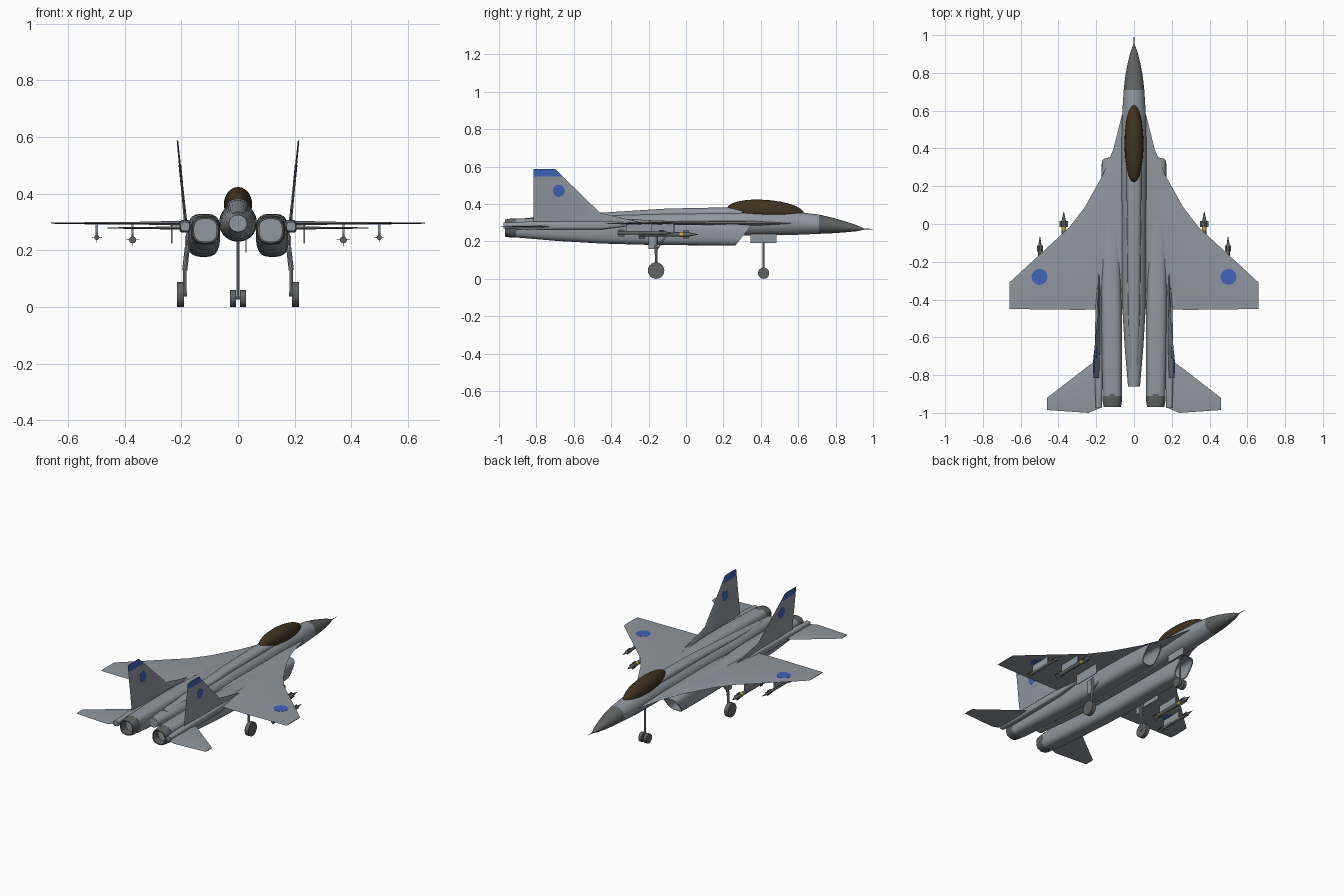
import bpy, bmesh, math
from mathutils import Vector, Matrix

cube = bpy.data.objects.get("Cube")
if cube:
    bpy.data.objects.remove(cube, do_unlink=True)


def material(name, r, g, b):
    m = bpy.data.materials.new(name)
    m.use_nodes = True
    m.diffuse_color = (r, g, b, 1)
    m.node_tree.nodes["Principled BSDF"].inputs["Base Color"].default_value = (r, g, b, 1)
    return m


GREY = material("airframe grey", .28, .31, .35)
DARK = material("dark grey", .12, .125, .125)
BLUE = material("marking blue", .05, .13, .5)
GLASS = material("tinted canopy", .055, .032, .012)
YELLOW = material("warning yellow", .5, .38, .04)


def part(name, mats, build, mirror=False, rule=None, angle=35):
    """Make an object from a builder; the rule picks a material per face centre."""
    bm = bmesh.new()
    build(bm)
    bmesh.ops.recalc_face_normals(bm, faces=bm.faces)
    if rule:
        for f in bm.faces:
            f.material_index = rule(f.calc_center_median())
    mesh = bpy.data.meshes.new(name)
    bm.to_mesh(mesh)
    bm.free()
    obj = bpy.data.objects.new(name, mesh)
    bpy.context.collection.objects.link(obj)
    for m in mats:
        mesh.materials.append(m)
    if mirror:
        obj.modifiers.new("Mirror", "MIRROR").use_mirror_merge = False
    bpy.ops.object.select_all(action="DESELECT")
    obj.select_set(True)
    bpy.context.view_layer.objects.active = obj
    bpy.ops.object.shade_smooth_by_angle(angle=math.radians(angle))
    return obj


def skin(bm, rings):
    """Bridge rings of points and cap both ends; returns the caps."""
    rows = [[bm.verts.new(p) for p in r] for r in rings]
    n = len(rows[0])
    for a, b in zip(rows, rows[1:]):
        for i in range(n):
            j = (i + 1) % n
            bm.faces.new((a[i], a[j], b[j], b[i]))
    return bm.faces.new(rows[0]), bm.faces.new(rows[-1])


def loft(bm, stations, power=2, n=24, hollow=None, depth=0):
    """Superellipse sections: y, centre x, half width, low z, high z, slant."""
    rings = []
    for y, cx, hw, lo, hi, *slant in stations:
        ring = []
        for i in range(n):
            a = math.tau * (i + .5) / n
            c, s = math.cos(a), math.sin(a)
            dx = math.copysign(abs(c) ** (2 / power), c) * hw
            dz = math.copysign(abs(s) ** (2 / power), s) * (hi - lo) / 2
            ring.append((cx + dx, y + (slant[0] * dz if slant else 0), (lo + hi) / 2 + dz))
        rings.append(ring)
    caps = skin(bm, rings)
    if hollow is not None:
        bmesh.ops.recalc_face_normals(bm, faces=bm.faces)
        cap = caps[hollow]
        bmesh.ops.inset_region(bm, faces=[cap], thickness=.006)
        deep = bmesh.ops.extrude_discrete_faces(bm, faces=[cap])["faces"][0]
        bmesh.ops.translate(bm, verts=deep.verts, vec=(0, depth, 0))


def panel(bm, stations, place):
    """Thin flying surface: span, leading y, trailing y, half thickness."""
    rings = []
    for s, le, te, t in stations:
        section = ((0, 0), (.2, 1), (.7, 1), (1, 0), (.7, -1), (.2, -1))
        rings.append([place(s, le + (te - le) * c, t * k) for c, k in section])
    skin(bm, rings)


def rod(bm, a, b, r1, r2=None, n=16):
    a, b = Vector(a), Vector(b)
    d = b - a
    m = Matrix.Translation((a + b) / 2) @ d.to_track_quat("Z", "Y").to_matrix().to_4x4()
    bmesh.ops.create_cone(bm, cap_ends=True, segments=n, radius1=r1,
                          radius2=r1 if r2 is None else r2, depth=d.length, matrix=m)


def slab(bm, low, high):
    low, high = Vector(low), Vector(high)
    m = Matrix.Translation((low + high) / 2) @ Matrix.Diagonal((*(high - low), 1))
    bmesh.ops.create_cube(bm, size=1, matrix=m)


# Fuselage, dorsal spine and nose
part("fuselage", [GREY], lambda bm: loft(bm, [
    (.71, 0, .055, .24, .344), (.6, 0, .062, .235, .358), (.4, 0, .067, .231, .365),
    (.2, 0, .067, .23, .362), (-.1, 0, .065, .232, .357), (-.45, 0, .062, .24, .345),
    (-.65, 0, .05, .25, .338), (-.86, 0, .032, .265, .325)]))
part("dorsal_spine", [GREY], lambda bm: loft(bm, [
    (.3, 0, .04, .32, .378), (.2, 0, .04, .32, .382), (-.1, 0, .036, .32, .376),
    (-.45, 0, .032, .31, .354), (-.75, 0, .022, .3, .336)], 2.5, 16))
part("nose_cone", [DARK], lambda bm: loft(bm, [
    (.71, 0, .055, .24, .344), (.78, 0, .047, .243, .328), (.85, 0, .034, .248, .308),
    (.91, 0, .019, .254, .288), (.95, 0, .004, .262, .27)]))
part("nose_probe", [DARK], lambda bm: rod(bm, (0, .94, .266), (0, 1, .266), .003, .001, 8))


# Canopy
def canopy(bm):
    m = (Matrix.Translation((0, .425, .363)) @ Matrix.Rotation(-.07, 4, "X")
         @ Matrix.Diagonal((.05, .205, .059, 1)) @ Matrix.Rotation(math.pi / 2, 4, "X"))
    bmesh.ops.create_uvsphere(bm, u_segments=24, v_segments=16, radius=1, matrix=m)


part("canopy", [GLASS], canopy)

# Engine nacelles with slanted intakes, and nozzles
part("engine_nacelle", [GREY], lambda bm: loft(bm, [
    (.307, .122, .049, .177, .288, .8), (.12, .122, .055, .178, .302),
    (-.2, .122, .057, .181, .314), (-.45, .12, .057, .188, .329),
    (-.7, .118, .055, .203, .327), (-.91, .115, .051, .221, .322)],
    3.2, 24, 0, -.2), mirror=True)
part("engine_nozzle", [DARK, GREY], lambda bm: loft(bm, [
    (-.9, .115, .052, .22, .323), (-.94, .115, .051, .221, .322), (-.968, .115, .046, .225, .317)],
    2.5, 24, 1, .05), mirror=True,
    rule=lambda c: int(-.93 < c.y < -.905 and abs(c.x - .115) < .01 and abs(c.z - .271) < .01))

# Wings with blended leading edge, tailplanes and tail booms
part("wing", [GREY], lambda bm: panel(bm, [
    (.03, .62, -.45, .012), (.065, .575, -.45, .012), (.11, .395, -.45, .01),
    (.165, .26, -.452, .009), (.26, .09, -.454, .007), (.34, -.015, -.454, .005),
    (.66, -.31, -.45, .002)], lambda s, y, t: (s, y, .296 + t)), mirror=True, angle=20)
part("tailplane", [GREY], lambda bm: panel(bm, [
    (.17, -.7, -.97, .006), (.24, -.75, -1, .005), (.46, -.92, -.985, .002)],
    lambda s, y, t: (s, y, .279 + t)), mirror=True, angle=20)
part("tail_boom", [GREY], lambda bm: loft(bm, [
    (-.28, .185, .008, .285, .3), (-.45, .187, .018, .264, .308),
    (-.85, .187, .02, .262, .306), (-.975, .187, .016, .268, .3)], 3.5, 16), mirror=True)


# Canted twin fins with coloured tips
def fin_point(s, y, t):
    return (.184 + (s - .29) * .1 + t, y, s - t * .1)


part("tail_fin", [GREY, BLUE], lambda bm: panel(bm, [
    (.285, -.17, -.815, .006), (.353, -.46, -.815, .005),
    (.547, -.659, -.815, .003), (.588, -.7, -.815, .0025)], fin_point),
    mirror=True, rule=lambda c: int(c.z > .549), angle=20)


# Round markings on wings and fins, showing on both faces
def disc(centre, normal, radius):
    c, h = Vector(centre), Vector(normal).normalized() * .0046
    return lambda bm: rod(bm, c - h, c + h, radius, n=32)


part("wing_roundel", [BLUE], disc((.5, -.28, .296), (0, 0, 1), .042), mirror=True)
part("fin_roundel", [BLUE], disc(fin_point(.47, -.68, 0), (1, 0, -.1), .032), mirror=True)


# Missiles on pylons
def missile(x, tip, z, r, length):
    def body(bm):
        rod(bm, (x, tip - .05, z), (x, tip - length, z), r, n=12)
        rod(bm, (x, tip - .05, z), (x, tip, z), r, .001, 12)

    def fins(bm):
        for y, w in ((tip - .05, r * 1.8), (tip - length + .035, r * 2)):
            slab(bm, (x - w, y - .03, z - .001), (x + w, y, z + .001))
            slab(bm, (x - .001, y - .03, z - w), (x + .001, y, z + w))
    part("missile_body", [DARK], body, mirror=True)
    part("missile_fins", [DARK], fins, mirror=True)
    part("missile_pylon", [GREY], lambda bm: slab(
        bm, (x - .004, tip - length * .85, z), (x + .004, tip - length * .4, .296)), mirror=True)


missile(.372, .065, .237, .012, .32)
missile(.498, -.065, .245, .009, .3)
part("missile_band", [YELLOW], lambda bm: rod(
    bm, (.372, -.035, .237), (.372, -.015, .237), .0125, n=12), mirror=True)


# Landing gear
def main_strut(bm):
    rod(bm, (.188, -.16, .045), (.188, -.16, .14), .007, n=10)
    rod(bm, (.188, -.16, .13), (.172, -.16, .27), .009, n=10)
    rod(bm, (.188, -.16, .15), (.172, -.1, .24), .004, n=8)
    rod(bm, (.18, -.16, .046), (.205, -.16, .046), .008, n=10)


def nose_strut(bm):
    rod(bm, (0, .415, .032), (0, .415, .25), .006, n=10)
    rod(bm, (-.024, .415, .032), (.024, .415, .032), .006, n=10)


part("main_strut", [GREY], main_strut, mirror=True)
part("nose_strut", [GREY], nose_strut)
part("main_wheel", [DARK], lambda bm: rod(
    bm, (.19, -.16, .044), (.216, -.16, .044), .044, n=24), mirror=True)
part("nose_wheel", [DARK], lambda bm: rod(
    bm, (.007, .415, .03), (.028, .415, .03), .03, n=24), mirror=True)
part("nose_gear_door", [GREY], lambda bm: slab(bm, (.026, .345, .192), (.03, .485, .25)))
part("main_gear_door", [GREY], lambda bm: slab(bm, (.182, -.2, .16), (.187, -.165, .25)), mirror=True)
part("wing_gear_door", [GREY], lambda bm: slab(bm, (.232, -.24, .225), (.236, -.06, .292)), mirror=True)
